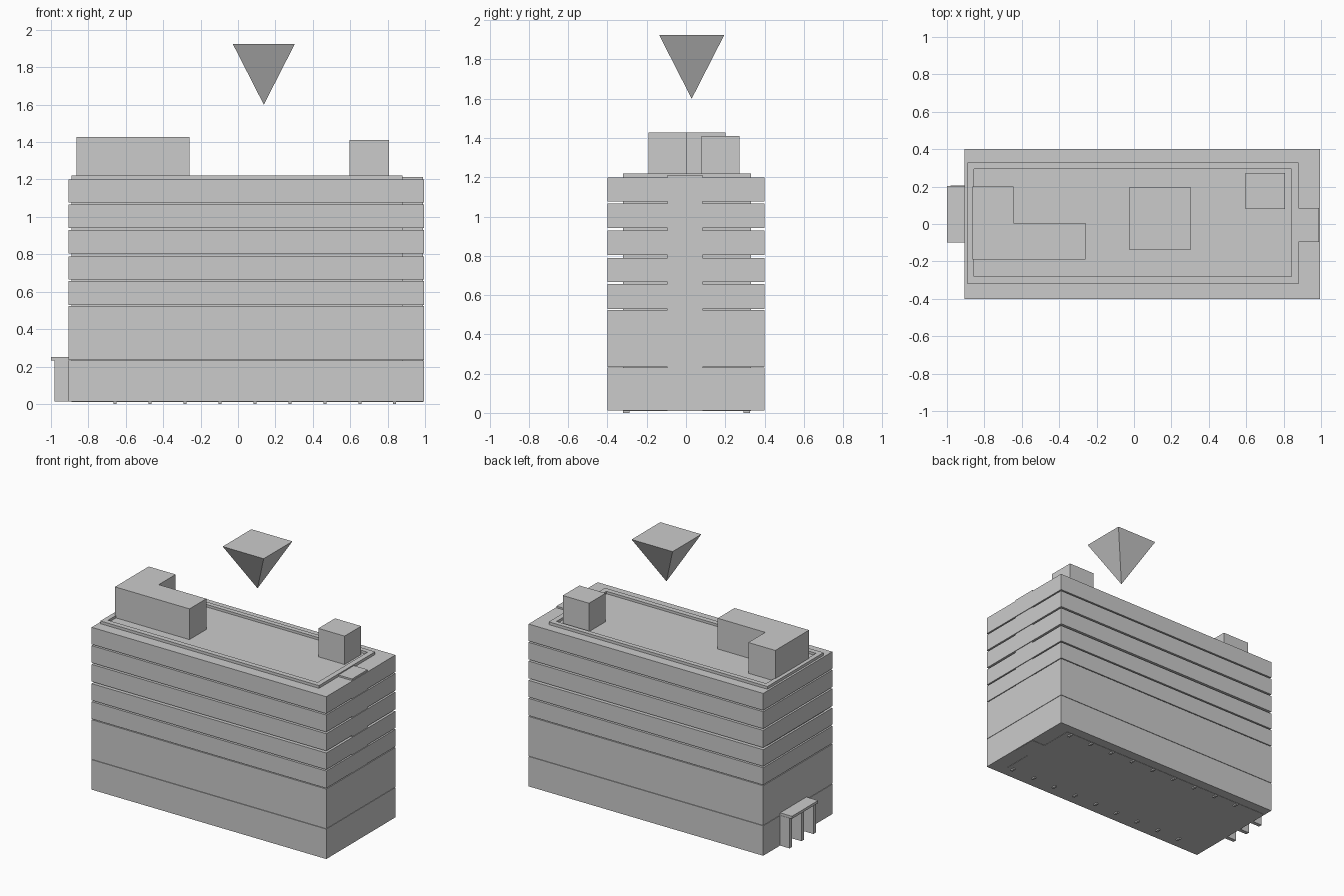
import bpy, bmesh

if "Cube" in bpy.data.objects:
    bpy.data.objects.remove(bpy.data.objects["Cube"])


def prism(name, outline, z0, z1):
    """Extrude a plan outline from z0 to z1."""
    bm = bmesh.new()
    face = bm.faces.new([bm.verts.new((x, y, z0)) for x, y in outline])
    ext = bmesh.ops.extrude_face_region(bm, geom=[face])
    top = [v for v in ext["geom"] if isinstance(v, bmesh.types.BMVert)]
    bmesh.ops.translate(bm, verts=top, vec=(0, 0, z1 - z0))
    bmesh.ops.recalc_face_normals(bm, faces=bm.faces)
    mesh = bpy.data.meshes.new(name)
    bm.to_mesh(mesh)
    bm.free()
    ob = bpy.data.objects.new(name, mesh)
    bpy.context.collection.objects.link(ob)
    return ob


def box(name, x0, x1, y0, y1, z0, z1):
    return prism(name, [(x0, y0), (x1, y0), (x1, y1), (x0, y1)], z0, z1)


# Recessed core with a stair bay, visible through the gaps between floors
core_top = 1.202
box("core", -0.89, 0.88, -0.32, 0.33, 0.01, core_top)
box("stair_bay", 0.86, 0.99, -0.095, 0.085, 0.01, 1.212)

# Facade bands, one per storey
levels = [(0.012, 0.231), (0.234, 0.524), (0.53, 0.656), (0.666, 0.788),
          (0.803, 0.929), (0.941, 1.066), (1.076, 1.2)]
for i, (z0, z1) in enumerate(levels):
    box(f"floor_band_{i + 1}", -0.905, 0.995, -0.4, 0.4, z0, z1)

# Roof parapet around the sunken roof deck
box("parapet_front", -0.89, 0.88, -0.32, -0.282, 1.19, 1.22)
box("parapet_back", -0.89, 0.88, 0.295, 0.33, 1.19, 1.22)
box("parapet_left", -0.89, -0.855, -0.282, 0.295, 1.19, 1.22)
box("parapet_right", 0.842, 0.88, -0.282, 0.295, 1.19, 1.22)

# Rooftop plant rooms
prism("roof_l_block", [(-0.863, -0.19), (-0.26, -0.19), (-0.26, 0.005),
                       (-0.645, 0.005), (-0.645, 0.2), (-0.863, 0.2)], 1.195, 1.427)
box("roof_cube_block", 0.595, 0.807, 0.08, 0.272, 1.195, 1.41)

# Entrance canopy on three fins
box("canopy_slab", -1.0, -0.905, -0.1, 0.203, 0.232, 0.251)
for i, y in enumerate((-0.085, 0.053, 0.191)):
    box(f"canopy_fin_{i + 1}", -0.982, -0.905, y - 0.014, y + 0.014, 0.012, 0.233)

# Small feet under the facade line
for row, y in (("front", -0.305), ("back", 0.31)):
    for i in range(9):
        x = -0.658 + i * 0.187
        box(f"foot_{row}_{i + 1}", x - 0.008, x + 0.008, y - 0.016, y + 0.016, 0, 0.012)

# Floating inverted pyramid marker
bpy.ops.mesh.primitive_cone_add(vertices=4, radius1=0, radius2=0.5 ** 0.5, depth=1)
marker = bpy.context.object
marker.name = "marker_pyramid"
marker.rotation_euler.z = 0.7853982
bpy.ops.object.transform_apply(rotation=True)
marker.scale = (0.332, 0.332, 0.325)
marker.location = (0.138, 0.029, 1.7625)
